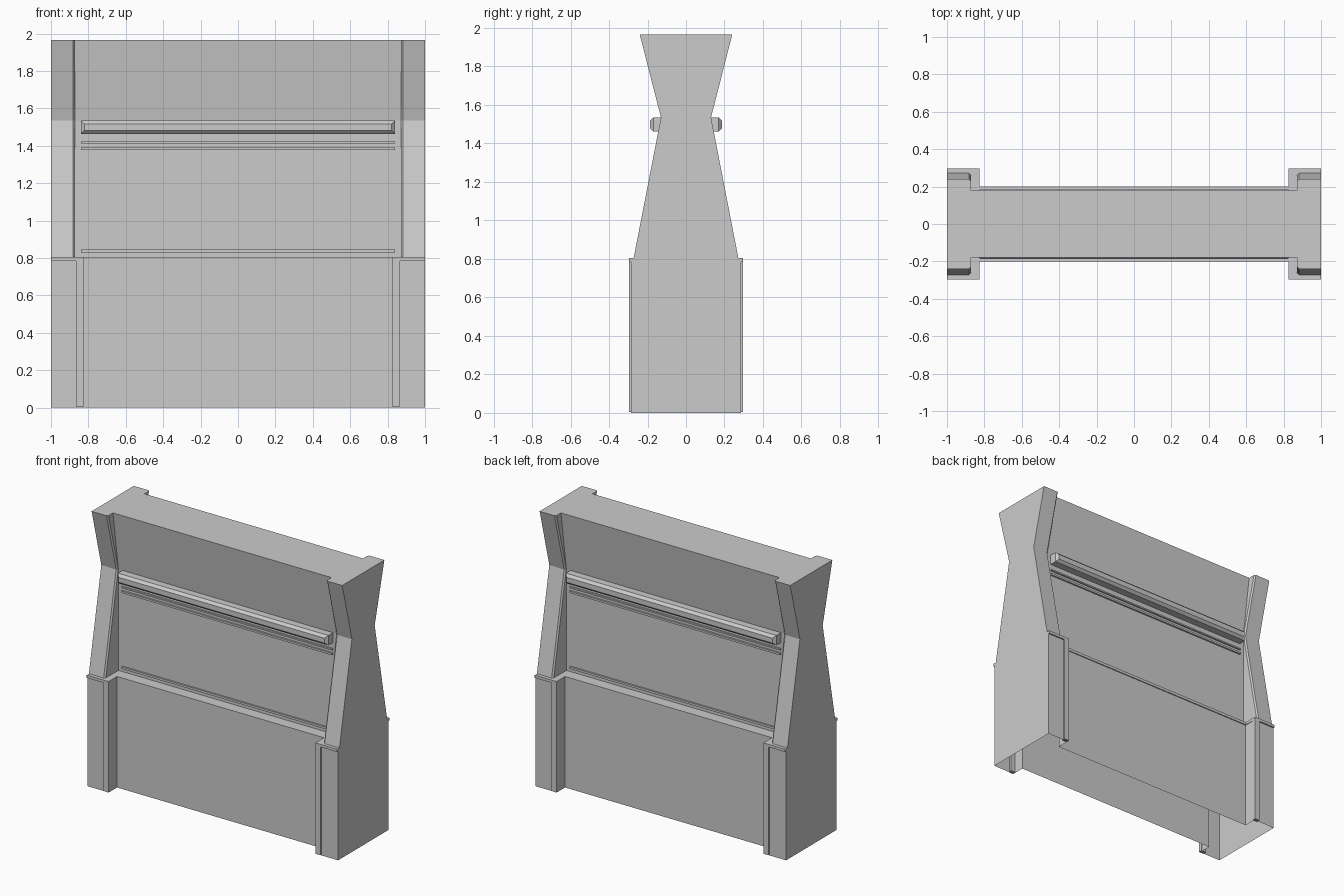
import bpy, bmesh

if "Cube" in bpy.data.objects:
    bpy.data.objects.remove(bpy.data.objects["Cube"])


def finish(name, bm):
    bmesh.ops.remove_doubles(bm, verts=bm.verts, dist=1e-5)
    bmesh.ops.recalc_face_normals(bm, faces=bm.faces)
    me = bpy.data.meshes.new(name)
    bm.to_mesh(me)
    bm.free()
    ob = bpy.data.objects.new(name, me)
    bpy.context.collection.objects.link(ob)
    return ob


def outline(pillar_y, inner_x, panel_y, c):
    """I-shaped plan outline, mirrored from one quarter."""
    q = [(1, pillar_y), (inner_x + c, pillar_y), (inner_x, pillar_y - c), (inner_x, panel_y)]
    half = q + [(-x, y) for x, y in reversed(q)]
    return half + [(x, -y) for x, y in reversed(half)]


def loft(name, levels, cap_top=False):
    bm = bmesh.new()
    rings = [[bm.verts.new((x, y, z)) for x, y in outline(*dims)] for z, *dims in levels]
    for a, b in zip(rings, rings[1:]):
        for i in range(len(a)):
            j = (i + 1) % len(a)
            bm.faces.new((a[i], a[j], b[j], b[i]))
    if cap_top:
        bm.faces.new(rings[-1])
    return finish(name, bm)


def bar(name, x0, x1, y0, y1, z0, z1, side, chamfer=0.0):
    """Box on the front (side -1) or back (side 1), outer face optionally chamfered."""
    bm = bmesh.new()
    sections = [(y0, 0), (y1 - chamfer, 0)]
    if chamfer:
        sections.append((y1, chamfer))
    rings = []
    for y, c in sections:
        pts = [(x0 + c, z0 + c), (x1 - c, z0 + c), (x1 - c, z1 - c), (x0 + c, z1 - c)]
        rings.append([bm.verts.new((x, side * y, z)) for x, z in pts])
    for a, b in zip(rings, rings[1:]):
        for i in range(4):
            j = (i + 1) % 4
            bm.faces.new((a[i], a[j], b[j], b[i]))
    bm.faces.new(rings[0])
    bm.faces.new(rings[-1])
    return finish(name, bm)


# Open-bottomed base with its projecting ledge
loft("base_wall", [
    (0.0, 0.287, 0.83, 0.193, 0),
    (0.785, 0.287, 0.83, 0.193, 0),
    (0.785, 0.297, 0.826, 0.2, 0),
    (0.805, 0.297, 0.826, 0.2, 0),
    (0.805, 0.272, 0.872, 0.118, 0.01),
])

# Waisted upper wall with end pillars
loft("upper_wall", [
    (0.805, 0.272, 0.872, 0.118, 0.01),
    (1.535, 0.13, 0.872, 0.118, 0.01),
    (1.965, 0.24, 0.872, 0.18, 0.01),
], cap_top=True)

for side, label in ((-1, "front"), (1, "back")):
    # Chamfered rail
    bar(label + "_rail", -0.84, 0.84, 0.11, 0.188, 1.463, 1.535, side, 0.018)
    # Thin horizontal trims
    for i, (z0, z1) in enumerate(((0.83, 0.845), (1.377, 1.391), (1.412, 1.422))):
        bar(f"{label}_trim_{i}", -0.84, 0.84, 0.11, 0.13, z0, z1, side)
    # Vertical strips on the inner edges of the base pillars
    bar(label + "_right_strip", 0.826, 0.866, 0.27, 0.297, 0.005, 0.785, side)
    bar(label + "_left_strip", -0.866, -0.826, 0.27, 0.297, 0.005, 0.785, side)
